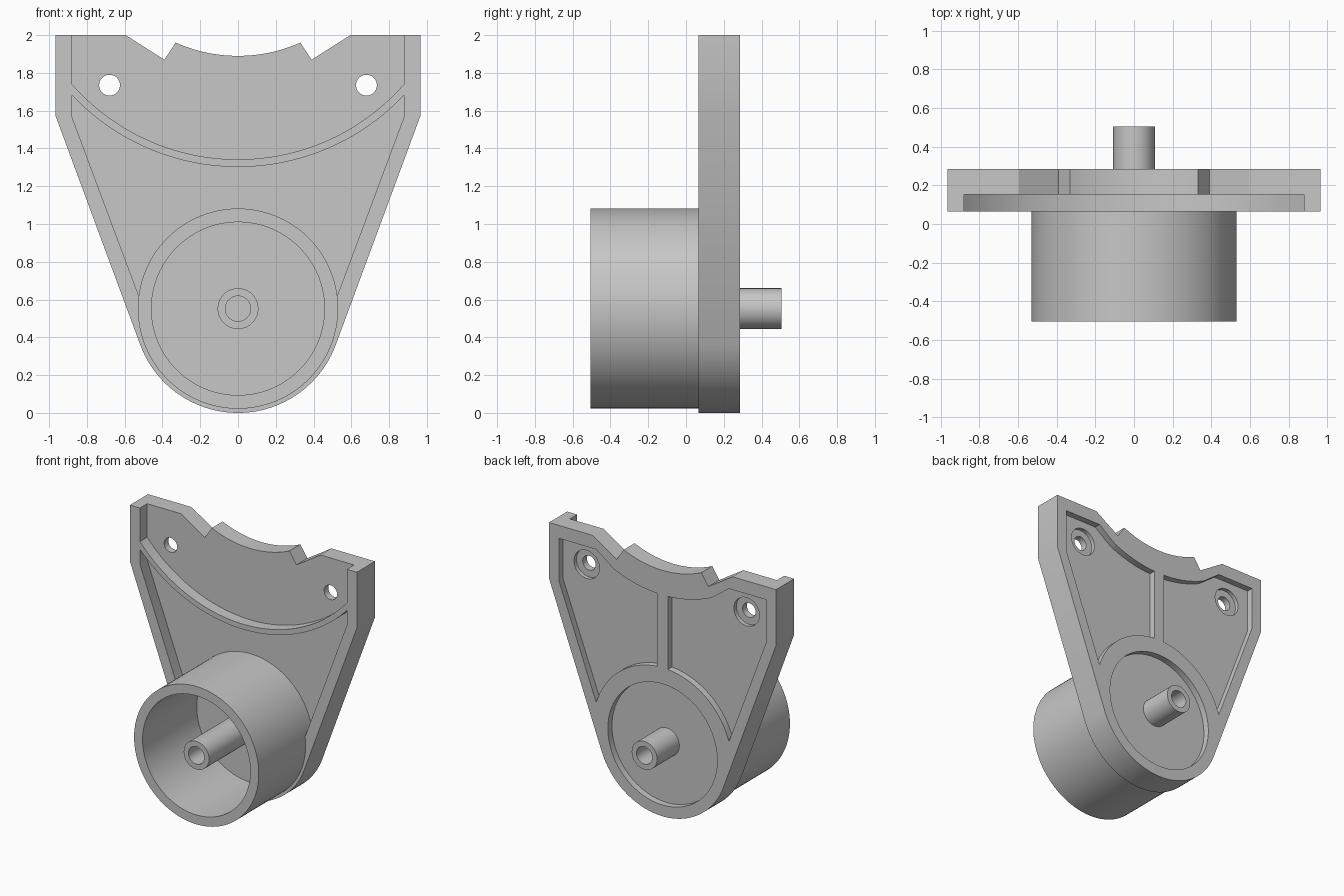
import bpy, bmesh
from math import sin, cos, radians, asin, degrees
from mathutils import Matrix, Vector

cube = bpy.data.objects.get("Cube")
if cube:
    bpy.data.objects.remove(cube, do_unlink=True)

GREY = (0.57, 0.57, 0.57, 1)
grey = bpy.data.materials.new("plain grey")
grey.use_nodes = True
grey.diffuse_color = GREY
grey.node_tree.nodes["Principled BSDF"].inputs["Base Color"].default_value = GREY

HUB_Z = 0.552                                    # height of the hub axis
FRONT, WEB_FRONT, WEB_BACK, BACK = 0.065, 0.153, 0.235, 0.285
CUP_END = 0.505


def arc(cz, r, a0, a1, n=32):
    """Points on an arc around (0, cz), angles in degrees."""
    angles = [radians(a0 + (a1 - a0) * i / n) for i in range(n + 1)]
    return [(r * cos(a), cz + r * sin(a)) for a in angles]


def sag(cz, r, x, n=32):
    """Hanging arc from -x to +x."""
    half = degrees(asin(x / r))
    return arc(cz, r, -90 - half, -90 + half, n)


def flip(points):
    """Mirror across x = 0, keeping the winding."""
    return [(-x, z) for x, z in reversed(points)]


def finish(bm, name):
    bmesh.ops.remove_doubles(bm, verts=bm.verts, dist=1e-5)
    bmesh.ops.recalc_face_normals(bm, faces=bm.faces)
    mesh = bpy.data.meshes.new(name)
    bm.to_mesh(mesh)
    bm.free()
    mesh.materials.append(grey)
    ob = bpy.data.objects.new(name, mesh)
    bpy.context.collection.objects.link(ob)
    return ob


def prism(name, points, y0, y1):
    """Solid from an x-z outline between two y values."""
    bm = bmesh.new()
    near = [bm.verts.new((x, y0, z)) for x, z in points]
    far = [bm.verts.new((x, y1, z)) for x, z in points]
    bm.faces.new(near)
    bm.faces.new(far[::-1])
    for i in range(len(points)):
        bm.faces.new((near[i - 1], far[i - 1], far[i], near[i]))
    return finish(bm, name)


def lathe(name, profile, x, z, closed, steps=96):
    """Turn an (r, y) profile around a y-parallel axis."""
    bm = bmesh.new()
    vs = [bm.verts.new((r, y, 0)) for r, y in profile]
    edges = [bm.edges.new(pair) for pair in zip(vs, vs[1:])]
    if closed:
        edges.append(bm.edges.new((vs[-1], vs[0])))
    bmesh.ops.spin(bm, geom=vs + edges, cent=(0, 0, 0), axis=(0, 1, 0),
                   angle=radians(360), steps=steps)
    bmesh.ops.transform(bm, matrix=Matrix.Translation(Vector((x, 0, z))), verts=bm.verts)
    return finish(bm, name)


def disc(r, y0, y1, x, z):
    """Round cutter."""
    points = [(x + px, z + pz) for px, pz in arc(0, r, 0, 360, 96)[:-1]]
    return prism("cutter", points, y0, y1)


# Tapered plate with notched top edge and rounded bottom
shoulder = [(0.965, 1.57), (0.965, 2), (0.595, 2), (0.39, 1.87)]
outline = (arc(HUB_Z, HUB_Z, -159.7, -20.3, 64) + shoulder
           + sag(2.70, 0.81, 0.33)[::-1] + flip(shoulder))
plate = prism("mounting_plate", outline, FRONT, BACK)

# Upper front recess, open at the top, above the curved rib
cutters = [prism("cutter", sag(2.51, 1.168, 0.88, 48) + [(0.88, 2.1), (-0.88, 2.1)],
                 FRONT - 0.1, WEB_FRONT)]
# Lower front pocket between the rib, side walls and cup
cutters.append(prism("cutter", sag(2.51, 1.208, 0.88, 48) + [(0.88, 1.57)]
                     + arc(HUB_Z, 0.5, 0, 180, 48) + [(-0.88, 1.57)],
                     FRONT - 0.1, WEB_FRONT))
# Bore inside the cup and shallow recess behind the hub
cutters.append(disc(0.475, FRONT - 0.1, WEB_FRONT, 0, HUB_Z))
cutters.append(disc(0.465, WEB_BACK, BACK + 0.1, 0, HUB_Z))
# Back pockets either side of the centre rib
half_arc = [p for p in sag(2.70, 1.0, 0.42, 40) if p[0] > 0.05]
pocket = ([(0.88, 1.57), (0.88, 1.9), (0.565, 1.9)] + half_arc[::-1]
          + [(0.045, half_arc[0][1])] + arc(HUB_Z, 0.59, 85.6, 17))
for points in (pocket, flip(pocket)):
    cutters.append(prism("cutter", points, WEB_BACK, BACK + 0.1))
# Screw holes, counterbored from the back
for x in (-0.68, 0.68):
    cutters.append(disc(0.108, WEB_BACK - 0.03, BACK + 0.1, x, 1.735))
    cutters.append(disc(0.055, FRONT - 0.1, BACK + 0.2, x, 1.735))

for cutter in cutters:
    cutter.hide_render = True
    mod = plate.modifiers.new("cut", "BOOLEAN")
    mod.operation = "DIFFERENCE"
    mod.solver = "EXACT"
    mod.object = cutter
bpy.context.view_layer.update()
cut_mesh = bpy.data.meshes.new_from_object(
    plate.evaluated_get(bpy.context.evaluated_depsgraph_get()))
plate.modifiers.clear()
plate.data = cut_mesh
for cutter in cutters:
    bpy.data.objects.remove(cutter, do_unlink=True)

# Open cup and hollow shaft
cup = lathe("cup_wall", [(0.458, -CUP_END), (0.53, -CUP_END), (0.53, WEB_FRONT + 0.01),
                         (0.458, WEB_FRONT + 0.01)], 0, HUB_Z, True)
shaft = lathe("hollow_shaft", [
    (0, WEB_FRONT), (0.067, WEB_FRONT), (0.067, -CUP_END), (0.108, -CUP_END),
    (0.108, CUP_END), (0.067, CUP_END), (0.067, WEB_BACK), (0, WEB_BACK)],
    0, HUB_Z, False, 64)

bpy.ops.object.select_all(action="DESELECT")
for ob in (plate, cup, shaft):
    ob.select_set(True)
bpy.context.view_layer.objects.active = plate
bpy.ops.object.shade_smooth_by_angle(angle=radians(30))
